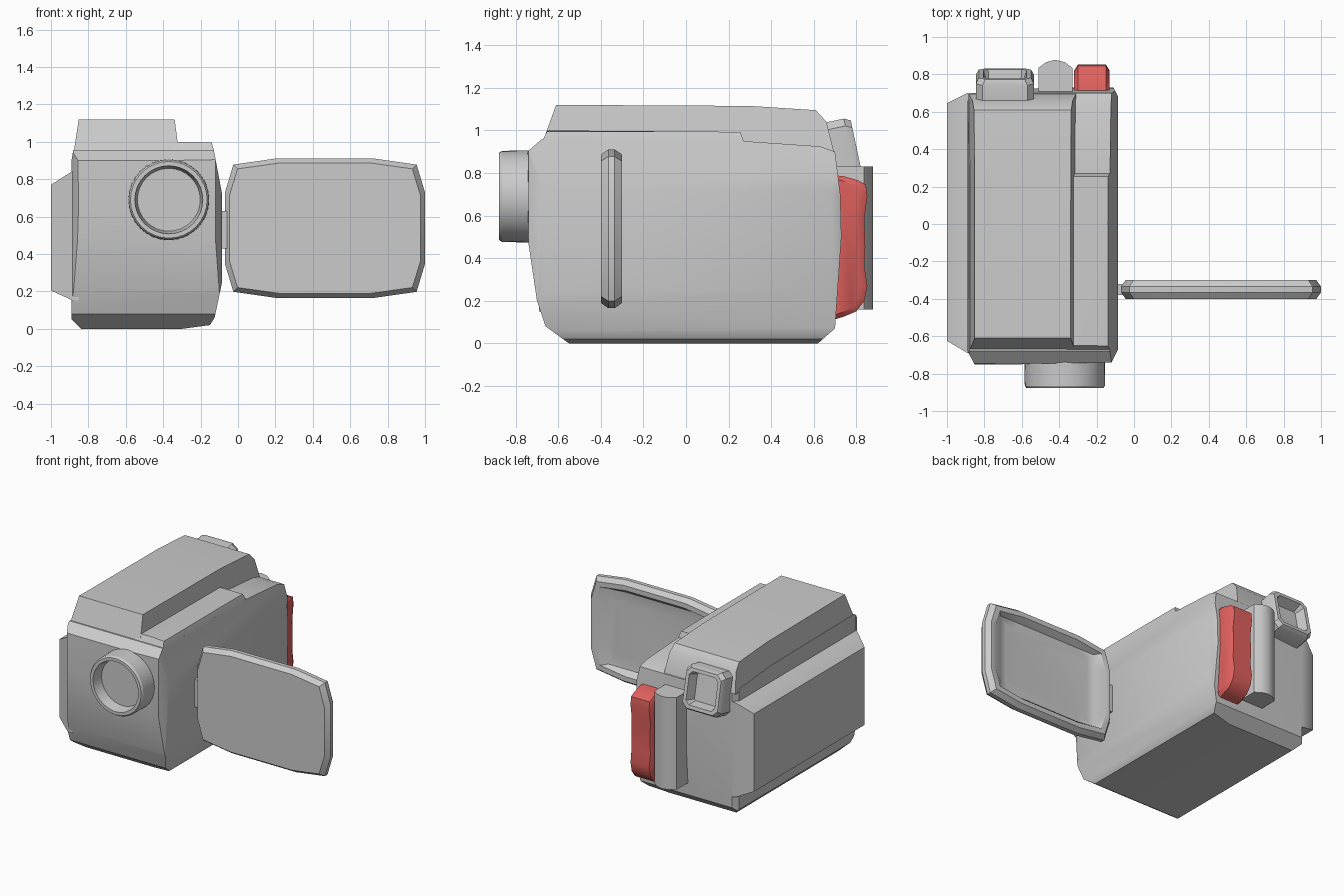
import bpy, bmesh, math
from mathutils import Matrix, Vector

if "Cube" in bpy.data.objects:
    bpy.data.objects.remove(bpy.data.objects["Cube"])


def material(name, colour):
    m = bpy.data.materials.new(name)
    m.use_nodes = True
    m.diffuse_color = colour
    m.node_tree.nodes["Principled BSDF"].inputs["Base Color"].default_value = colour
    return m


GREY = material("light grey", (0.6, 0.6, 0.6, 1))
RED = material("red", (0.75, 0.12, 0.11, 1))


def finish(name, bm, mat, angle=30):
    bmesh.ops.recalc_face_normals(bm, faces=bm.faces[:])
    mesh = bpy.data.meshes.new(name)
    bm.to_mesh(mesh)
    bm.free()
    mesh.materials.append(mat)
    mesh.shade_smooth()
    mesh.set_sharp_from_angle(angle=math.radians(angle))
    obj = bpy.data.objects.new(name, mesh)
    bpy.context.collection.objects.link(obj)
    return obj


def carve(name, mat, **profiles):
    """Cut a big block down to the convex outlines given per axis pair."""
    bm = bmesh.new()
    bmesh.ops.create_cube(bm, size=6)
    for axes, pts in profiles.items():
        a, b = ("xyz".index(c) for c in axes)
        mid = sum((Vector(p) for p in pts), Vector((0, 0))) / len(pts)
        for p, q in zip(pts, pts[1:] + pts[:1]):
            p, q = Vector(p), Vector(q)
            n = Vector((q.y - p.y, p.x - q.x))
            if n.dot(p - mid) < 0:
                n = -n
            co, no = Vector((0, 0, 0)), Vector((0, 0, 0))
            co[a], co[b] = p
            no[a], no[b] = n
            bmesh.ops.bisect_plane(bm, geom=bm.verts[:] + bm.edges[:] + bm.faces[:],
                                   dist=1e-5, plane_co=co, plane_no=no.normalized(),
                                   clear_outer=True)
            rim = [e for e in bm.edges if e.is_boundary]
            if rim:
                bmesh.ops.holes_fill(bm, edges=rim, sides=0)
    bmesh.ops.remove_doubles(bm, verts=bm.verts[:], dist=1e-4)
    return finish(name, bm, mat)


def loft(name, mat, rings, angle=30):
    """Skin a row of matching rings and cap both ends."""
    bm = bmesh.new()
    rows = [[bm.verts.new(p) for p in ring] for ring in rings]
    for r, s in zip(rows, rows[1:]):
        for i in range(len(r)):
            j = (i + 1) % len(r)
            bm.faces.new((r[i], r[j], s[j], s[i]))
    bm.faces.new(rows[0])
    bm.faces.new(rows[-1])
    return finish(name, bm, mat, angle)


# Main body
carve("body", GREY,
      yz=[(-0.55, 0), (0.62, 0), (0.70, 0.07), (0.73, 0.5), (0.725, 0.7), (0.70, 0.9),
          (0.63, 0.925), (0.27, 0.95), (-0.68, 0.957), (-0.745, 0.9), (-0.75, 0.65),
          (-0.74, 0.47), (-0.70, 0.2), (-0.66, 0.08)],
      xz=[(-0.84, 0), (-0.3, 0), (-0.15, 0.02), (-0.125, 0.06), (-0.085, 0.25),
          (-0.085, 0.72), (-0.13, 0.96), (-0.88, 0.96), (-0.89, 0.9), (-0.89, 0.05)],
      xy=[(-0.89, -0.68), (-0.85, -0.755), (-0.12, -0.74), (-0.085, -0.67), (-0.085, 0.68),
          (-0.11, 0.73), (-0.3, 0.74), (-0.86, 0.70), (-0.89, 0.66)])

# Raised top housing
carve("top_housing", GREY,
      yz=[(-0.69, 0.9), (-0.67, 0.955), (-0.61, 1.12), (0.3, 1.115), (0.61, 1.095),
          (0.66, 1.04), (0.695, 0.9)],
      xz=[(-0.885, 0.9), (-0.85, 1.13), (-0.34, 1.13), (-0.31, 0.9)])

# Shelf plate beside the housing
carve("top_shelf", GREY,
      yz=[(-0.70, 0.9), (-0.65, 1.0), (0.255, 0.993), (0.275, 0.94), (0.28, 0.9)],
      xz=[(-0.36, 0.9), (-0.36, 1.005), (-0.31, 1.005), (-0.14, 0.995), (-0.13, 0.96),
          (-0.119, 0.9)])

# Tapered pod on the right-hand side
def pod_ring(x, y0, y1, z0, z1):
    return [(x, y0, z0), (x, y1, z0), (x, y1, z1), (x, y0, z1)]

loft("side_pod", GREY, [pod_ring(-0.85, -0.69, 0.70, 0.15, 0.845),
                        pod_ring(-0.89, -0.69, 0.70, 0.155, 0.84),
                        pod_ring(-1.0, -0.625, 0.645, 0.205, 0.77)])

# Lens barrel with a recessed front
def circle(r, y, n=32):
    return [(-0.37 + r * math.cos(math.tau * i / n), y, 0.69 + r * math.sin(math.tau * i / n))
            for i in range(n)]

loft("lens_barrel", GREY, [circle(r, y) for r, y in
     ((0.217, -0.70), (0.214, -0.865), (0.205, -0.878), (0.182, -0.878), (0.168, -0.80))])

# Fold-out screen with a sunken display on its back
quarter = [(0.535, 0.19), (0.49, 0.34), (0.26, 0.373)]
outline = (quarter + [(-x, z) for x, z in quarter[::-1]]
           + [(-x, -z) for x, z in quarter] + [(x, -z) for x, z in quarter[::-1]])

def panel_ring(y, inset=0.0, box=None):
    w, h = box or (1, 1)
    sx, sz = 1 - inset / 0.535, 1 - inset / 0.373
    return [(0.465 + max(-w, min(w, x * sx)), y, 0.538 + max(-h, min(h, z * sz)))
            for x, z in outline]

loft("screen_panel", GREY, [panel_ring(-0.40, 0.025), panel_ring(-0.365), panel_ring(-0.335),
                            panel_ring(-0.30, 0.025), panel_ring(-0.30, 0.06),
                            panel_ring(-0.34, 0, (0.40, 0.28)),
                            panel_ring(-0.345, 0, (0.35, 0.235))], 35)

# Hinge joining screen and body
carve("screen_hinge", GREY, xz=[(-0.12, 0.43), (-0.03, 0.43), (-0.03, 0.63), (-0.12, 0.63)],
      xy=[(-0.12, -0.38), (-0.03, -0.38), (-0.03, -0.32), (-0.12, -0.32)])

# Tilted eyepiece with a hollow face
tilt = Matrix.Translation((-0.69, 0.803, 0.91)) @ Matrix.Rotation(math.radians(12), 4, "X")

def eye_ring(half, out, c):
    k = half - c
    pts = [(half, k), (k, half), (-k, half), (-half, k),
           (-half, -k), (-k, -half), (k, -half), (half, -k)]
    return [tilt @ Vector((x, out, z)) for x, z in pts]

loft("eyepiece", GREY, [eye_ring(0.155, -0.18, 0.035), eye_ring(0.155, -0.03, 0.035),
                        eye_ring(0.14, 0, 0.035), eye_ring(0.115, 0, 0.025),
                        eye_ring(0.095, -0.07, 0.01)])

# Rounded battery post at the back
carve("back_post", GREY,
      xy=[(-0.51, 0.68), (-0.51, 0.835), (-0.47, 0.865), (-0.42, 0.878), (-0.37, 0.865),
          (-0.33, 0.835), (-0.33, 0.68)],
      yz=[(0.6, 0.16), (0.6, 0.83), (0.9, 0.83), (0.9, 0.16)])

# Red grip with a wavy back edge
wave = [(0.69, 0.79), (0.74, 0.785), (0.81, 0.765), (0.845, 0.745), (0.852, 0.69), (0.838, 0.59),
        (0.842, 0.45), (0.838, 0.36), (0.852, 0.27), (0.838, 0.2), (0.80, 0.15), (0.74, 0.125),
        (0.69, 0.11)]

def grip_ring(x, s, t):
    return [(x, 0.69 + (y - 0.69) * s, 0.45 + (z - 0.45) * t) for y, z in wave]

loft("red_grip", RED, [grip_ring(-0.32, 0.8, 0.94), grip_ring(-0.3, 1, 1),
                       grip_ring(-0.15, 1, 1), grip_ring(-0.13, 0.8, 0.94)], 35)
